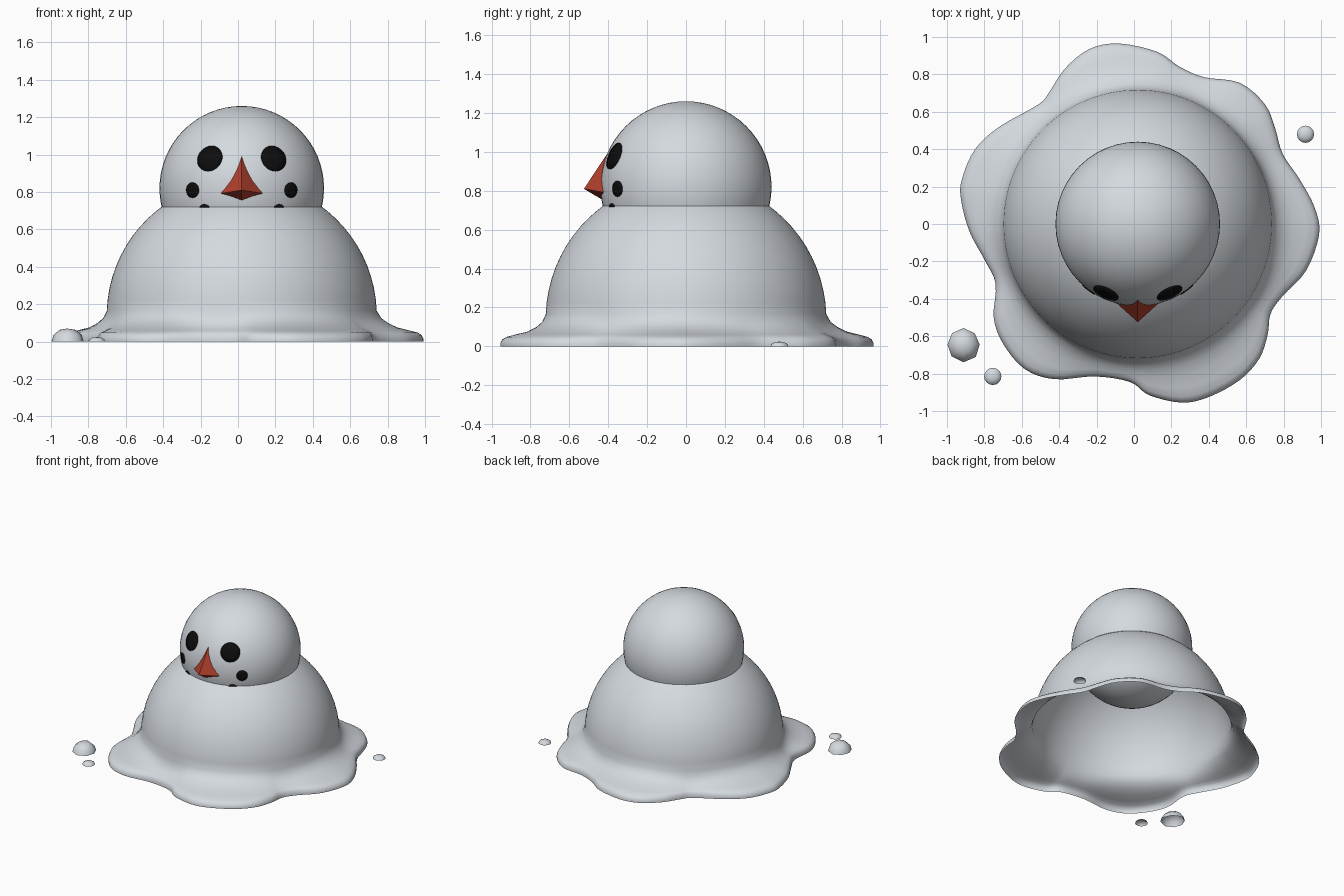
import bpy, bmesh, math, random
from mathutils import Vector

if "Cube" in bpy.data.objects:
    bpy.data.objects.remove(bpy.data.objects["Cube"])

random.seed(4)


def material(name, rgb):
    m = bpy.data.materials.new(name)
    m.diffuse_color = (*rgb, 1)
    m.use_nodes = True
    m.node_tree.nodes["Principled BSDF"].inputs["Base Color"].default_value = m.diffuse_color
    return m


SNOW = material("snow_white", (0.66, 0.70, 0.74))
COAL = material("coal_black", (0.004, 0.004, 0.004))
CARROT = material("carrot_orange", (0.44, 0.05, 0.025))


def add_object(name, verts, faces, mat, smooth=True):
    me = bpy.data.meshes.new(name)
    me.from_pydata(verts, [], faces)
    me.materials.append(mat)
    me.polygons.foreach_set("use_smooth", [smooth] * len(me.polygons))
    ob = bpy.data.objects.new(name, me)
    bpy.context.collection.objects.link(ob)
    return ob


def loft(name, pole, rings, mat):
    """Skin from a pole point through closed rings (counter-clockwise)."""
    n = len(rings[0])
    verts = [pole] + [p for ring in rings for p in ring]
    faces = [(0, 1 + i, 1 + (i + 1) % n) for i in range(n)]
    for r in range(len(rings) - 1):
        a, b = 1 + r * n, 1 + (r + 1) * n
        faces += [(a + i, b + i, b + (i + 1) % n, a + (i + 1) % n) for i in range(n)]
    return add_object(name, verts, faces, mat)


C = Vector((0.02, 0, 0))  # axis of the figure

# Melting body: spherical dome flowing into an irregular puddle rim
outline = [Vector((x, y, 0)) for x, y in (
    (-.08, .965), (-.24, .935), (-.37, .83), (-.45, .71), (-.51, .64), (-.72, .52),
    (-.85, .40), (-.92, .24), (-.925, .13), (-.88, -.04), (-.80, -.19), (-.74, -.32),
    (-.75, -.50), (-.70, -.64), (-.585, -.775), (-.425, -.83), (-.21, -.815),
    (-.02, -.845), (.08, -.915), (.255, -.955), (.40, -.925), (.565, -.835),
    (.67, -.72), (.715, -.59), (.73, -.48), (.795, -.385), (.92, -.25), (.99, -.055),
    (.965, .09), (.885, .24), (.795, .375), (.755, .51), (.70, .64), (.565, .755),
    (.375, .785), (.245, .84), (.125, .92))]
rim = []
N = len(outline)
for i in range(N):
    p0, p1, p2, p3 = (outline[(i + k) % N] for k in (-1, 0, 1, 2))
    for t in (0, .25, .5, .75):
        rim.append(0.5 * (2 * p1 + (p2 - p0) * t + (2 * p0 - 5 * p1 + 4 * p2 - p3) * t * t
                          + (3 * p1 - p0 - 3 * p2 + p3) * t ** 3))
R, ZC = 0.722, 0.14
rings = []
for k in range(1, 19):
    a = math.radians(88) * k / 18
    rings.append([C + (p - C).normalized() * R * math.sin(a)
                  + Vector((0, 0, ZC + R * math.cos(a))) for p in rim])
for t, z in ((.1, .125), (.25, .098), (.45, .075), (.7, .06), (.88, .048),
             (.96, .035), (1, .015), (1, 0)):
    rings.append([C + (p - C).normalized() * R * (1 - t) + (p - C) * t
                  + Vector((0, 0, z)) for p in rim])
loft("melting_body", C + Vector((0, 0, ZC + R)), rings, SNOW)

# Head ball, sunk into the body
HEAD, HR = Vector((0.02, 0, 0.82)), 0.44
bm = bmesh.new()
bmesh.ops.create_uvsphere(bm, u_segments=48, v_segments=32, radius=HR)
head_mesh = bpy.data.meshes.new("head")
bm.to_mesh(head_mesh)
bm.free()
head_mesh.materials.append(SNOW)
head_mesh.polygons.foreach_set("use_smooth", [True] * len(head_mesh.polygons))
head = bpy.data.objects.new("head", head_mesh)
head.location = HEAD
bpy.context.collection.objects.link(head)


# Coal eyes and mouth pieces: thin round caps hugging the head
def coal(name, dx, z, radius):
    dz = z - HEAD.z
    n = Vector((dx, -math.sqrt(HR ** 2 - dx * dx - dz * dz), dz)).normalized()
    u = Vector((0, 0, 1)).cross(n).normalized()
    v = n.cross(u)
    caps = []
    for f, lift in ((.5, .004), (1, .004), (1, -.003)):
        ring = []
        for i in range(24):
            a = math.tau * i / 24
            d = n * HR + (u * math.cos(a) + v * math.sin(a)) * radius * f
            ring.append(HEAD + d.normalized() * (HR + lift))
        caps.append(ring)
    loft(name, HEAD + n * (HR + .004), caps, COAL)


for side, s in (("left", -1), ("right", 1)):
    coal(side + "_eye", s * .172, .98, .073)
    coal(side + "_mouth_upper", s * .263, .81, .041)
    coal(side + "_mouth_lower", s * .197, .70, .036)

# Carrot nose: four-sided pyramid whose corners run into the head
tip = Vector((.02, -.525, .81))
corners = [Vector(c) for c in ((.02, -.406, .99), (-.09, -.426, .793),
                               (.02, -.436, .757), (.13, -.426, .793))]
add_object("carrot_nose", [tip] + [tip + (c - tip) * 1.25 for c in corners],
           [(0, 1, 2), (0, 2, 3), (0, 3, 4), (0, 4, 1), (4, 3, 2, 1)], CARROT, False)


# Loose blobs of melted snow
def blob(name, x, y, radius, height, sides, jitter):
    scale = [1 + random.uniform(-jitter, jitter) for _ in range(sides)]
    rs = []
    for f, h in ((.5, .9), (.88, .5), (1, 0)):
        rs.append([Vector((x + radius * f * s * math.cos(math.tau * i / sides),
                           y + radius * f * s * math.sin(math.tau * i / sides),
                           height * h)) for i, s in enumerate(scale)])
    loft(name, Vector((x, y, height)), rs, SNOW)


blob("large_snow_blob", -.912, -.645, .09, .07, 8, .06)
blob("small_snow_blob_front", -.755, -.815, .046, .024, 16, 0)
blob("small_snow_blob_back", .917, .48, .046, .024, 16, 0)
